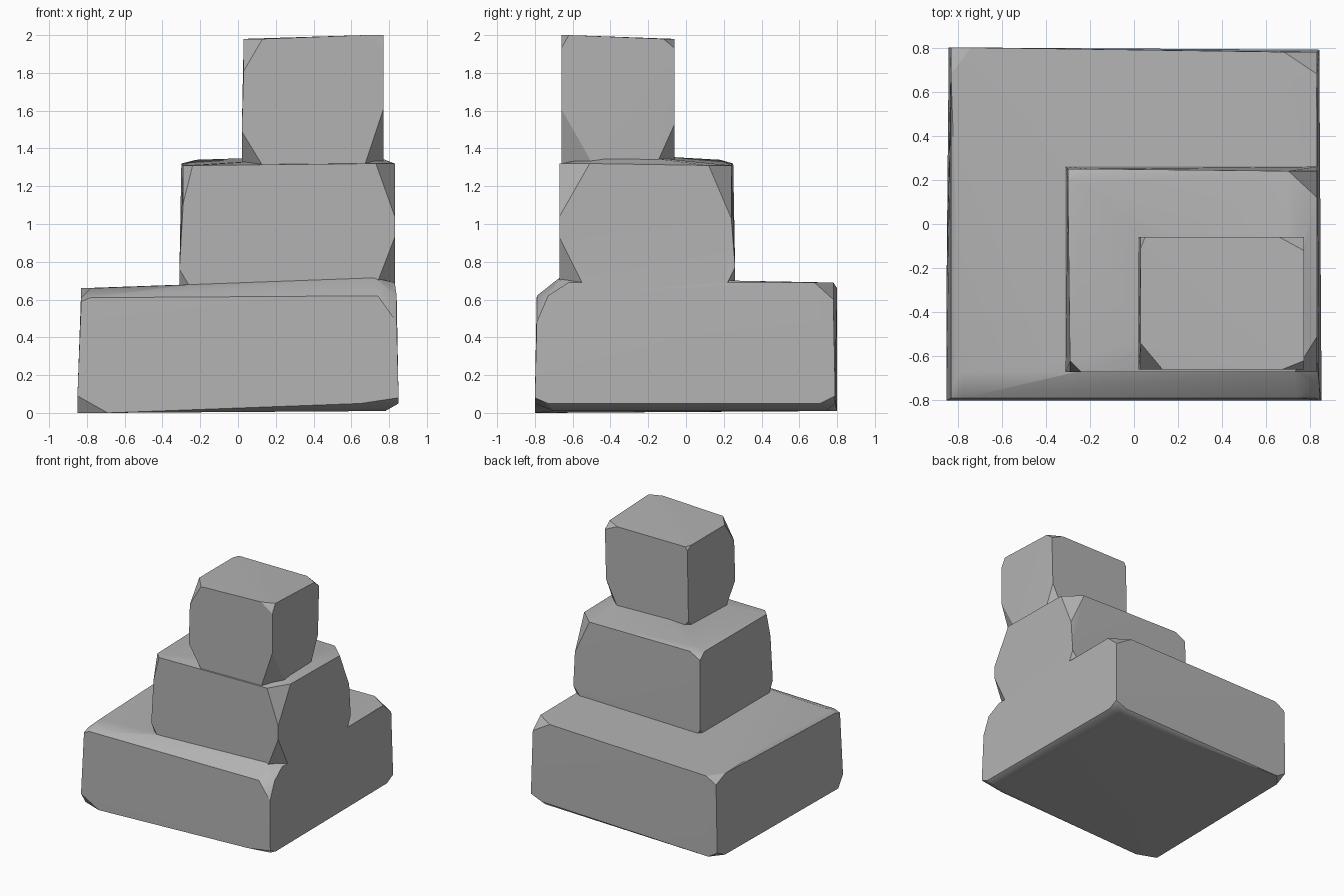
import bpy
import bmesh
import math
from mathutils import Vector

default_cube = bpy.data.objects.get("Cube")
if default_cube:
    bpy.data.objects.remove(default_cube, do_unlink=True)

# Single stone colour
grey = (0.45, 0.45, 0.45, 1.0)
stone = bpy.data.materials.new("stone_grey")
stone.use_nodes = True
stone.diffuse_color = grey
stone.node_tree.nodes["Principled BSDF"].inputs["Base Color"].default_value = grey


def chipped_block(name, corners, extra_points):
    """Convex block whose corners are chipped off.

    Each corner is (position, chip): the chip gives how far the cut
    runs inwards along each of the three edges meeting there.
    """
    centre = sum((Vector(position) for position, chip in corners), Vector()) / len(corners)
    points = [Vector(point) for point in extra_points]
    for position, chip in corners:
        for axis in range(3):
            point = Vector(position)
            point[axis] += math.copysign(chip[axis], centre[axis] - point[axis])
            points.append(point)

    bm = bmesh.new()
    for point in points:
        bm.verts.new(point)
    hull = bmesh.ops.convex_hull(bm, input=bm.verts[:])
    unused = {item for item in hull["geom_interior"] + hull["geom_unused"]
              if isinstance(item, bmesh.types.BMVert)}
    bmesh.ops.delete(bm, geom=list(unused), context="VERTS")
    bmesh.ops.recalc_face_normals(bm, faces=bm.faces[:])
    mesh = bpy.data.meshes.new(name)
    bm.to_mesh(mesh)
    bm.free()
    mesh.materials.append(stone)
    block = bpy.data.objects.new(name, mesh)
    bpy.context.collection.objects.link(block)
    return block


# Wide bottom block with a sloping front lip
base_block = chipped_block("base_block", [
    ((-.85, -.80, .00), (.16, .06, .09)),
    ((.85, -.80, .05), (.20, .07, .03)),
    ((-.84, .80, .01), (.08, .10, .05)),
    ((.84, .79, .05), (.10, .08, .04)),
    ((-.83, -.79, .61), (.05, .06, .02)),
    ((.84, -.79, .62), (.10, .06, .14)),
    ((-.83, .80, .66), (.09, .12, .05)),
    ((.83, .78, .69), (.15, .10, .09)),
], [
    (-.78, -.67, .66), (.72, -.67, .715), (.83, -.62, .69), (.82, .26, .70),
    (-.85, -.30, .06), (.78, -.70, .01), (.74, .74, .01),
])

# Middle block, pushed to the front left corner of the base
middle_block = chipped_block("middle_block", [
    ((-.31, -.67, .66), (.06, .05, .10)),
    ((.83, -.67, .67), (.10, .13, .26)),
    ((-.31, .26, .66), (.04, .05, .05)),
    ((.83, .26, .67), (.08, .05, .10)),
    ((-.29, -.67, 1.31), (.05, .05, .20)),
    ((.83, -.67, 1.32), (.10, .16, .28)),
    ((-.30, .25, 1.32), (.09, .06, .05)),
    ((.83, .24, 1.31), (.13, .12, .28)),
], [
    (-.20, -.50, .55), (.70, .10, .55), (-.22, .18, 1.34), (.70, -.35, 1.37),
])

# Top block
top_block = chipped_block("top_block", [
    ((.02, -.66, 1.31), (.11, .12, .18)),
    ((.77, -.66, 1.31), (.10, .17, .30)),
    ((.02, -.06, 1.33), (.05, .05, .05)),
    ((.76, -.06, 1.33), (.10, .09, .20)),
    ((.03, -.66, 1.98), (.10, .12, .17)),
    ((.77, -.66, 2.00), (.10, .04, .07)),
    ((.03, -.06, 1.98), (.02, .05, .03)),
    ((.77, -.06, 1.98), (.11, .06, .05)),
], [
    (.20, -.50, 1.20), (.60, -.20, 1.20),
])

# Fuse the blocks into one solid
bpy.ops.object.select_all(action="DESELECT")
base_block.select_set(True)
bpy.context.view_layer.objects.active = base_block
for block in (middle_block, top_block):
    union = base_block.modifiers.new("union", "BOOLEAN")
    union.operation = "UNION"
    union.solver = "EXACT"
    union.object = block
    bpy.ops.object.modifier_apply(modifier=union.name)
    bpy.data.objects.remove(block, do_unlink=True)
base_block.name = "stacked_blocks"

# Soft faces with crisp main edges
bpy.ops.object.shade_smooth_by_angle(angle=math.radians(32))
weighted = base_block.modifiers.new("even_shading", "WEIGHTED_NORMAL")
weighted.keep_sharp = True
